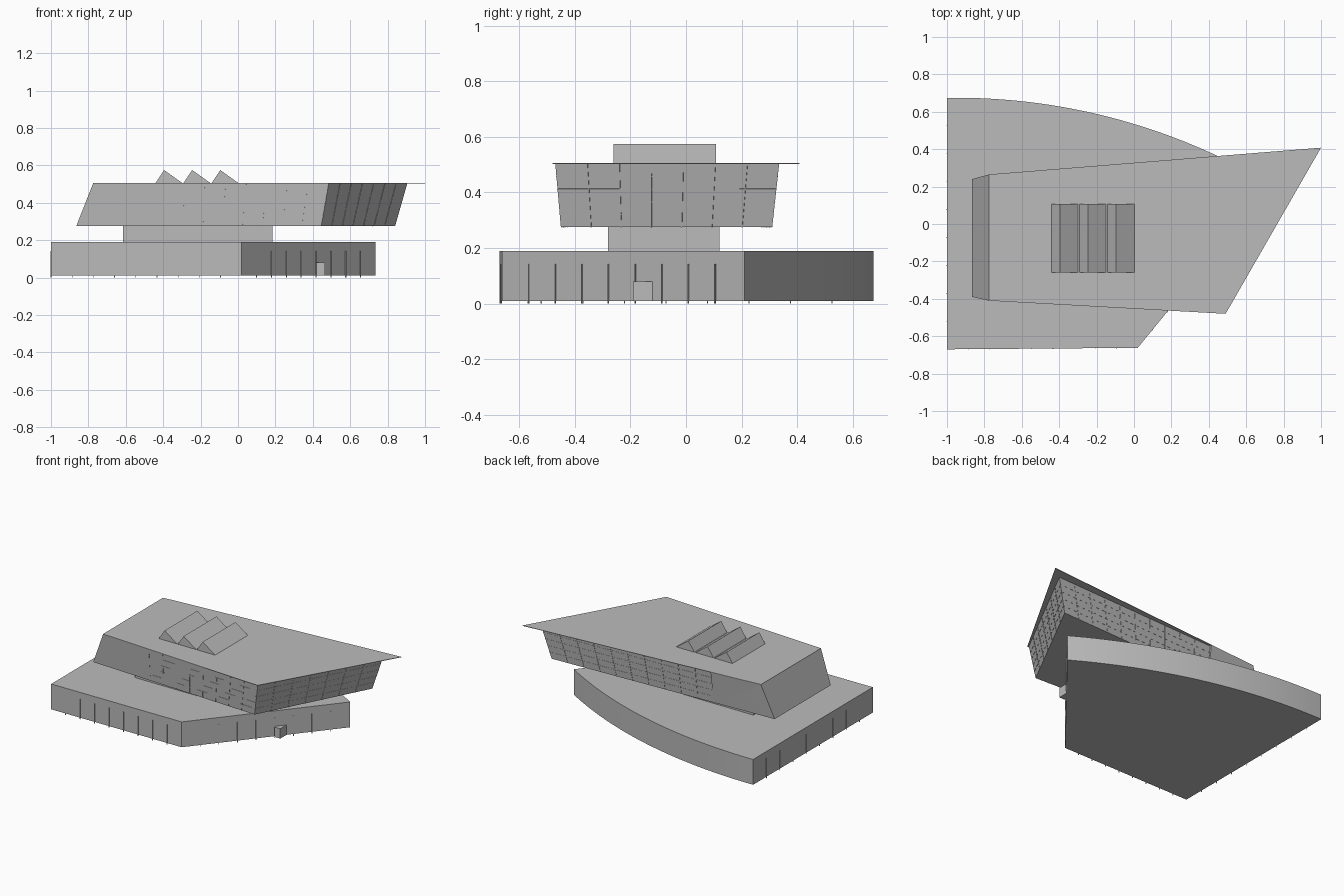
import bpy, bmesh, math
from mathutils import Vector

if "Cube" in bpy.data.objects:
    bpy.data.objects.remove(bpy.data.objects["Cube"])

grey = bpy.data.materials.new("concrete_grey")
grey.use_nodes = True
grey.diffuse_color = (0.5, 0.5, 0.5, 1)
grey.node_tree.nodes["Principled BSDF"].inputs["Base Color"].default_value = (0.5, 0.5, 0.5, 1)


def finish(name, bm):
    bmesh.ops.recalc_face_normals(bm, faces=bm.faces)
    mesh = bpy.data.meshes.new(name)
    bm.to_mesh(mesh)
    bm.free()
    mesh.materials.append(grey)
    obj = bpy.data.objects.new(name, mesh)
    bpy.context.collection.objects.link(obj)
    return obj


def add_loft(bm, lower, upper):
    """Closed solid between two matching rings of 3D points."""
    a = [bm.verts.new(p) for p in lower]
    b = [bm.verts.new(p) for p in upper]
    bm.faces.new(a[::-1])
    bm.faces.new(b)
    for i in range(len(a)):
        j = (i + 1) % len(a)
        bm.faces.new((a[i], a[j], b[j], b[i]))


def loft(name, lower, z0, upper, z1):
    bm = bmesh.new()
    add_loft(bm, [(x, y, z0) for x, y in lower], [(x, y, z1) for x, y in upper])
    return finish(name, bm)


def box(name, x0, x1, y0, y1, z0, z1):
    ring = [(x0, y0), (x1, y0), (x1, y1), (x0, y1)]
    return loft(name, ring, z0, ring, z1)


def along(p, q, x):
    """Point at a given x on the line from p to q."""
    t = (x - p[0]) / (q[0] - p[0])
    return (x, p[1] + t * (q[1] - p[1]))


def add_bar(bm, p, q, normal, width=0.004, depth=0.002):
    """Slim bar lying on a wall from p to q."""
    side = (q - p).cross(normal).normalized() * width / 2
    out = normal * depth
    add_loft(bm, [p - side - out, p + side - out, p + side + out, p - side + out],
             [q - side - out, q + side - out, q + side + out, q - side + out])


def glazing(name, low0, low1, high0, high1, z0, z1, bays, rails, inset=0.0):
    """Mullions and rails on a wall, listed counter-clockwise from outside."""
    a, b = Vector((*low0, z0)), Vector((*low1, z0))
    c, d = Vector((*high0, z1)), Vector((*high1, z1))
    normal = (b - a).cross(c - a).normalized()
    bm = bmesh.new()
    for i in range(1, bays):
        lo, hi = a.lerp(b, i / bays), c.lerp(d, i / bays)
        add_bar(bm, lo, lo.lerp(hi, 1 - inset), normal)
    for i in range(1, rails + 1):
        t = i / (rails + 1)
        add_bar(bm, a.lerp(c, t), b.lerp(d, t), normal, 0.003, 0.001)
    return finish(name, bm)


# Ground storey with a curved rear wall
radius, cx = 3.29, -0.95
SW, S, E = (-1, -0.67), (0.02, -0.662), (0.735, 0.2)
plan = [SW, S]
for i in range(33):
    x = E[0] + (-1 - E[0]) * i / 32
    plan.append((x, 0.675 - radius + math.sqrt(radius ** 2 - (x - cx) ** 2)))
ground = loft("ground_storey", plan, 0.01, plan, 0.19)
bpy.ops.object.select_all(action="DESELECT")
ground.select_set(True)
bpy.context.view_layer.objects.active = ground
bpy.ops.object.shade_smooth_by_angle(angle=math.radians(20))

# Ground storey window bars and entrance porch
NW = plan[-1]
glazing("entrance_wall_bars", S, E, S, E, 0.0, 0.19, 9, 0, 0.25)
glazing("front_wall_bars", SW, S, SW, S, 0.0, 0.19, 9, 0, 0.25)
glazing("west_wall_bars", NW, SW, NW, SW, 0.0, 0.19, 9, 0, 0.25)
box("entrance_porch", 0.42, 0.465, -0.19, -0.12, 0.01, 0.08)

# Recessed neck between the storeys
box("neck", -0.615, 0.185, -0.28, 0.12, 0.19, 0.275)

# Upper storey with leaning walls, corners SW, SE, NE, NW
low = [(-0.865, -0.39), (0.445, -0.45), (0.84, 0.31), (-0.865, 0.24)]
high = [(-0.775, -0.41), (0.485, -0.47), (0.905, 0.335), (-0.775, 0.265)]
roof = [(-0.775, -0.41), (0.49, -0.48), (1.0, 0.408), (-0.775, 0.265)]
Z0, Z1, SPLIT = 0.275, 0.503, -0.4
loft("upper_storey", low, Z0, high, Z1)
loft("roof_plate", roof, Z1, roof, 0.506)

# Solid end block, slightly proud of the glazed part
low_s, low_n = along(low[0], low[1], SPLIT), along(low[3], low[2], SPLIT)
high_s, high_n = along(high[0], high[1], SPLIT), along(high[3], high[2], SPLIT)
roof_s, roof_n = along(roof[0], roof[1], SPLIT), along(roof[3], roof[2], SPLIT)
loft("solid_end_block", [low[0], low_s, low_n, low[3]], Z0,
     [roof[0], roof_s, roof_n, roof[3]], Z1)

# Upper storey glazing
glazing("upper_front_glazing", low_s, low[1], high_s, high[1], Z0, Z1, 8, 4)
glazing("upper_east_glazing", low[1], low[2], high[1], high[2], Z0, Z1, 7, 4)
glazing("upper_rear_glazing", low[2], low_n, high[2], high_n, Z0, Z1, 10, 4)

# Three sawtooth skylights on the roof
for i in range(3):
    x = -0.445 + 0.15 * i
    bm = bmesh.new()
    tooth = [(x, 0.5), (x + 0.155, 0.5), (x + 0.05, 0.575)]
    add_loft(bm, [(u, -0.26, z) for u, z in tooth], [(u, 0.108, z) for u, z in tooth])
    finish(f"skylight_{i + 1}", bm)
